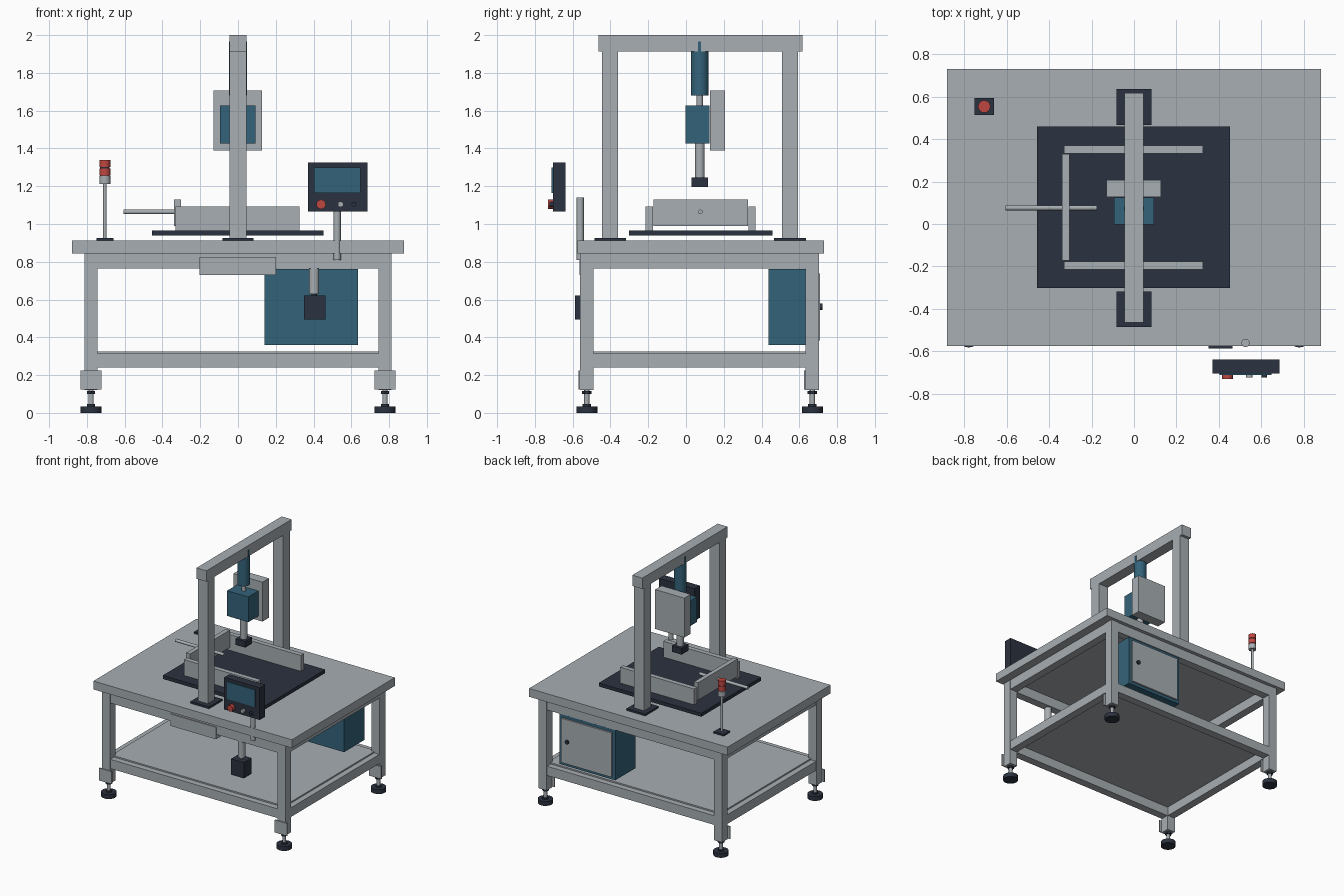
import bpy, math


def material(name, rgb):
    m = bpy.data.materials.new(name)
    m.diffuse_color = (*rgb, 1)
    return m


GREY = material("machine grey", (0.39, 0.425, 0.45))
BLUE = material("steel blue", (0.034, 0.125, 0.195))
DARK = material("dark slate", (0.024, 0.032, 0.05))
RED = material("signal red", (0.52, 0.062, 0.052))


def box(name, mat, x, y, z):
    """Box from (min, max) ranges."""
    bpy.ops.mesh.primitive_cube_add(size=1)
    o = bpy.context.object
    o.name = name
    for v in o.data.vertices:
        v.co = [r[0] if c < 0 else r[1] for c, r in zip(v.co, (x, y, z))]
    o.data.materials.append(mat)
    return o


def rod(name, mat, r, a, b, sides=24):
    """Cylinder along one axis between points a and b."""
    d = [q - p for p, q in zip(a, b)]
    axis = max(range(3), key=lambda i: abs(d[i]))
    rot = [(0, math.pi / 2, 0), (math.pi / 2, 0, 0), (0, 0, 0)][axis]
    mid = [(p + q) / 2 for p, q in zip(a, b)]
    bpy.ops.mesh.primitive_cylinder_add(vertices=sides, radius=r, depth=abs(d[axis]),
                                        location=mid, rotation=rot)
    o = bpy.context.object
    o.name = name
    o.data.materials.append(mat)
    bpy.ops.object.shade_smooth_by_angle()
    return o


# Table top and lower shelf
box("table_top", GREY, (-0.88, 0.88), (-0.575, 0.73), (0.845, 0.912))
box("lower_shelf", GREY, (-0.765, 0.765), (-0.51, 0.655), (0.314, 0.325))

# Legs with bracket plates and levelling feet
for sx in (-1, 1):
    for y in (-0.525, 0.669):
        x = sx * 0.778
        box("leg", GREY, (x - 0.035, x + 0.035), (y - 0.036, y + 0.036), (0.12, 0.845))
        box("foot_bracket", GREY, (x - 0.055, x + 0.055), (y - 0.044, y - 0.035), (0.125, 0.225))
        rod("foot_pad", DARK, 0.056, (x, y, 0), (x, y, 0.035))
        rod("foot_collar", DARK, 0.022, (x, y, 0.035), (x, y, 0.047))
        rod("foot_stem", GREY, 0.014, (x, y, 0.047), (x, y, 0.12), 16)
        rod("foot_nut", DARK, 0.025, (x, y, 0.1), (x, y, 0.116), 6)

# Frame rails
for z in ((0.765, 0.845), (0.24, 0.314)):
    for y in ((-0.557, -0.493), (0.637, 0.701)):
        box("long_rail", GREY, (-0.743, 0.743), y, z)
    for sx in (-1, 1):
        x = sx * 0.778
        box("side_rail", GREY, (x - 0.032, x + 0.032), (-0.489, 0.633), z)

# Drawer panel, foot switch box and its hanger
box("drawer_panel", GREY, (-0.205, 0.2), (-0.565, -0.5), (0.73, 0.825))
box("switch_box", DARK, (0.35, 0.463), (-0.587, -0.49), (0.495, 0.622))
rod("switch_collar", DARK, 0.014, (0.403, -0.535, 0.62), (0.403, -0.535, 0.642), 16)
rod("switch_hanger", GREY, 0.027, (0.403, -0.53, 0.63), (0.403, -0.53, 0.768))

# Electrical cabinet
box("cabinet", BLUE, (0.14, 0.635), (0.437, 0.696), (0.36, 0.762))
box("cabinet_door", GREY, (0.165, 0.61), (0.696, 0.71), (0.383, 0.738))
rod("door_knob", DARK, 0.016, (0.555, 0.71, 0.562), (0.555, 0.722, 0.562))

# Gantry
for y in (-0.402, 0.55):
    box("column_base", DARK, (-0.083, 0.083), (y - 0.083, y + 0.085), (0.91, 0.927))
    box("column", GREY, (-0.044, 0.044), (y - 0.043, y + 0.043), (0.927, 1.915))
box("gantry_beam", GREY, (-0.044, 0.044), (-0.464, 0.616), (1.913, 2.0))

# Press head
box("cylinder_hanger", BLUE, (-0.047, 0.047), (0.064, 0.08), (1.91, 1.965))
rod("press_cylinder", BLUE, 0.047, (0, 0.073, 1.68), (0, 0.073, 1.913), 32)
rod("press_neck", GREY, 0.017, (0, 0.073, 1.62), (0, 0.073, 1.685))
box("press_body", BLUE, (-0.095, 0.093), (-0.002, 0.125), (1.425, 1.627))
box("press_back_plate", GREY, (-0.13, 0.128), (0.127, 0.207), (1.39, 1.706))
rod("press_spindle", GREY, 0.026, (0, 0.073, 1.24), (0, 0.073, 1.426))
box("press_tool", DARK, (-0.043, 0.043), (0.03, 0.117), (1.195, 1.245))

# Work plate with guides and pusher
box("work_plate", DARK, (-0.456, 0.453), (-0.302, 0.458), (0.938, 0.966))
for y in (-0.195, 0.35):
    box("guide_rail", GREY, (-0.33, 0.325), (y - 0.019, y + 0.019), (0.966, 1.093))
box("pusher_plate", GREY, (-0.338, -0.303), (-0.173, 0.329), (0.99, 1.13))
rod("pusher_rod", GREY, 0.012, (-0.605, 0.076, 1.064), (-0.175, 0.076, 1.064))

# Signal tower
tx, ty = -0.705, 0.553
box("tower_base", DARK, (tx - 0.045, tx + 0.045), (ty - 0.04, ty + 0.04), (0.91, 0.925))
rod("tower_pole", GREY, 0.009, (tx, ty, 0.92), (tx, ty, 1.215), 16)
rod("tower_socket", GREY, 0.029, (tx, ty, 1.212), (tx, ty, 1.254))
rod("tower_core", DARK, 0.025, (tx, ty, 1.25), (tx, ty, 1.305))
for z in (1.258, 1.302):
    rod("signal_lamp", RED, 0.029, (tx, ty, z), (tx, ty, z + 0.037))

# Control pendant
rod("pendant_arm", GREY, 0.019, (0.525, -0.56, 0.81), (0.525, -0.56, 1.14))
box("pendant_case", DARK, (0.37, 0.685), (-0.703, -0.637), (1.067, 1.325))
box("pendant_screen", BLUE, (0.402, 0.648), (-0.711, -0.703), (1.163, 1.3))
for name, mat, x, r, y in (("stop_button", RED, 0.44, 0.025, -0.73),
                           ("start_button", GREY, 0.543, 0.015, -0.722),
                           ("mode_button", DARK, 0.614, 0.013, -0.722)):
    rod(name, mat, r, (x, -0.703, 1.104), (x, y, 1.104), 20)
